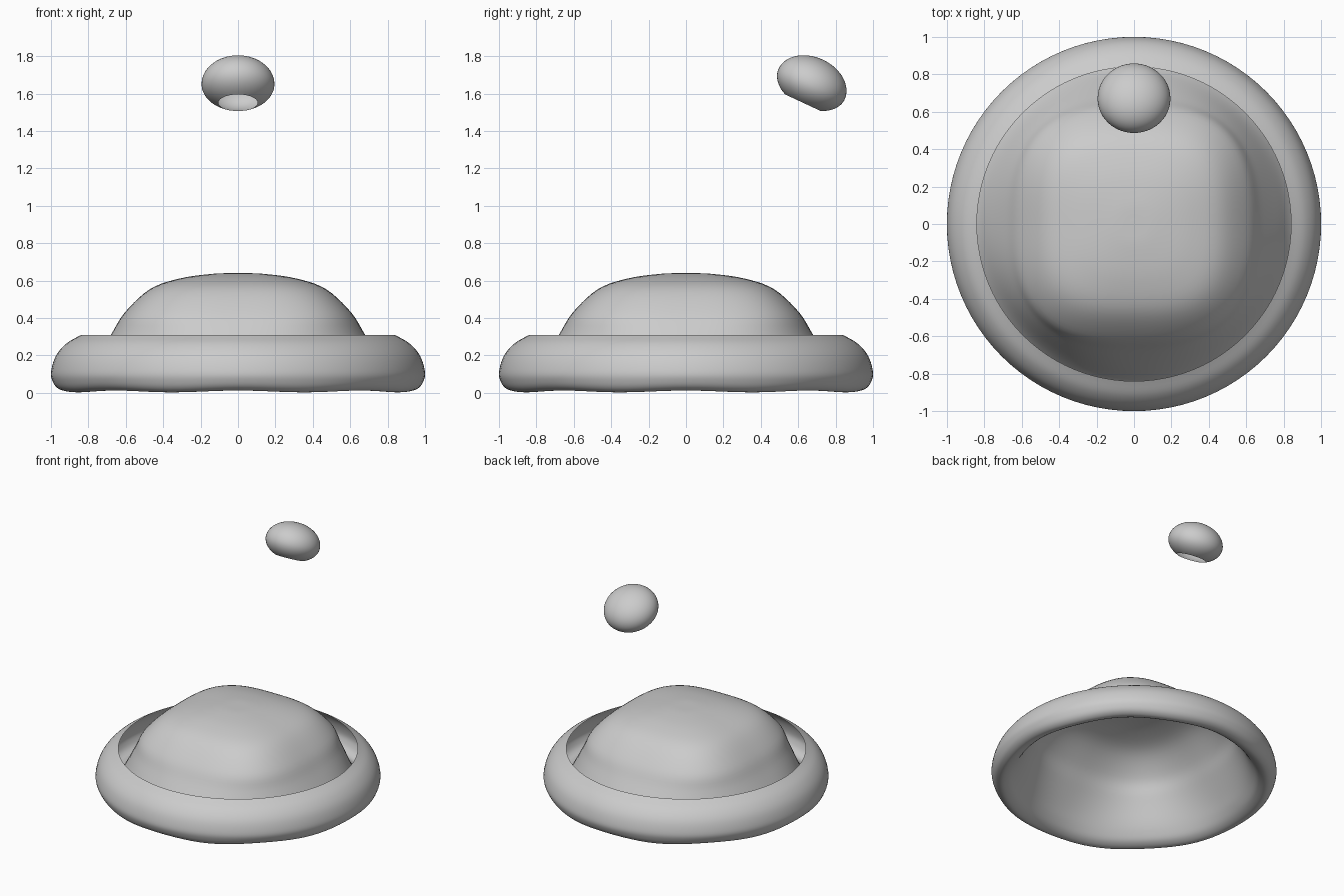
import bpy, bmesh, math
from mathutils import Matrix, Vector

if "Cube" in bpy.data.objects:
    bpy.data.objects.remove(bpy.data.objects["Cube"])


def smooth_path(pts, steps=5):
    """Catmull-Rom curve through the profile points."""
    p = [Vector(q) for q in pts]
    p = [2 * p[0] - p[1]] + p + [2 * p[-1] - p[-2]]
    out = []
    for a, b, c, d in zip(p, p[1:], p[2:], p[3:]):
        for i in range(steps):
            t = i / steps
            out.append(0.5 * (2 * b + (c - a) * t + (2 * a - 5 * b + 4 * c - d) * t * t
                              + (3 * b - a - 3 * c + d) * t ** 3))
    return out + [p[-2]]


def lathe(name, profile, segments, shape, matrix=Matrix()):
    """Open shell from rim to pole; shape(point, angle) gives the position."""
    bm = bmesh.new()
    rings = [[bm.verts.new(shape(q, 2 * math.pi * i / segments)) for i in range(segments)]
             for q in profile[:-1]]
    pole = bm.verts.new((0, 0, profile[-1][1]))
    for lo, hi in zip(rings, rings[1:]):
        for i in range(segments):
            j = (i + 1) % segments
            bm.faces.new((lo[i], lo[j], hi[j], hi[i]))
    for i in range(segments):
        bm.faces.new((rings[-1][i], rings[-1][(i + 1) % segments], pole))
    bm.transform(matrix)
    bmesh.ops.recalc_face_normals(bm, faces=bm.faces)
    for f in bm.faces:
        f.smooth = True
    me = bpy.data.meshes.new(name)
    bm.to_mesh(me)
    bm.free()
    ob = bpy.data.objects.new(name, me)
    bpy.context.collection.objects.link(ob)
    return ob


# Brim and crown: one thin shell, (radius, height, squareness exponent)
shell = [(0.84, 0.31, 2), (0.92, 0.262, 2), (0.975, 0.195, 2), (1.0, 0.11, 2),
         (0.99, 0.055, 2), (0.965, 0.018, 2), (0.925, 0.003, 2), (0.875, 0.025, 2),
         (0.83, 0.075, 2.05), (0.77, 0.17, 2.15), (0.68, 0.31, 2.5), (0.605, 0.43, 2.9),
         (0.47, 0.555, 3.1), (0.31, 0.612, 3.0), (0.13, 0.637, 2.5), (0.0, 0.64, 2)]


def squarish(q, a):
    r, z, n = q
    n = max(n, 2)
    c, s = math.cos(a), math.sin(a)
    k = (abs(c) ** n + abs(s) ** n) ** (-1 / n)
    # gentle eight-fold ripple along the lower lip
    z += 0.005 * (1 + math.cos(8 * a)) * max(0, 1 - z / 0.1)
    return (r * k * c, r * k * s, z)


lathe("brim_and_crown", smooth_path(shell), 96, squarish)

# Floating cap: flattened ball, open underneath, tilted backwards
low = math.asin(0.105 / 0.195) - math.pi / 2
cap = []
for i in range(25):
    t = low + (math.pi / 2 - low) * i / 24
    h = 0.13 if t < 0 else 0.144
    cap.append((0.195 * math.cos(t), 0.11 + h * math.sin(t)))
tilt = Matrix.Translation((0, 0.625, 1.551)) @ Matrix.Rotation(math.radians(-25), 4, 'X')
lathe("small_cap", cap, 48,
      lambda q, a: (q[0] * math.cos(a), q[0] * math.sin(a), q[1]), tilt)
